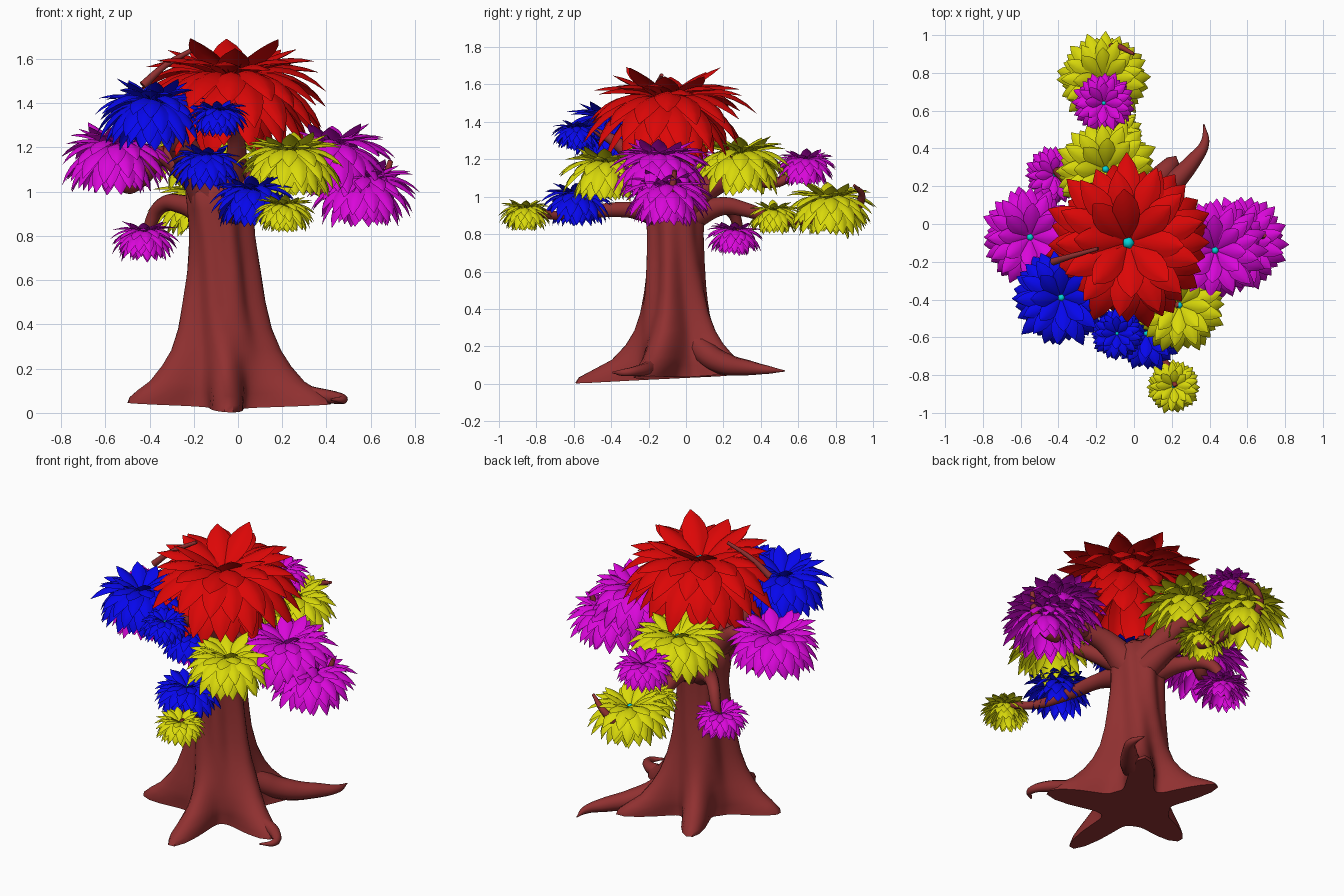
import bpy, bmesh, math, random
from mathutils import Vector, Matrix

if "Cube" in bpy.data.objects:
    bpy.data.objects.remove(bpy.data.objects["Cube"])

random.seed(4)


def material(name, rgb):
    m = bpy.data.materials.new(name)
    m.diffuse_color = (*rgb, 1)
    m.use_nodes = True
    m.node_tree.nodes["Principled BSDF"].inputs["Base Color"].default_value = m.diffuse_color
    return m


BARK = material("bark", (0.28, 0.030, 0.030))
CYAN = material("flower_core", (0.0, 0.65, 0.7))
COLORS = {
    "red": material("red_petals", (0.72, 0.002, 0.002)),
    "blue": material("blue_petals", (0.002, 0.002, 0.85)),
    "yellow": material("yellow_petals", (0.70, 0.70, 0.003)),
    "magenta": material("magenta_petals", (0.70, 0.002, 0.70)),
}


def finish(bm, name, mats):
    me = bpy.data.meshes.new(name)
    for f in bm.faces:
        f.smooth = True
    bm.to_mesh(me)
    bm.free()
    for m in mats:
        me.materials.append(m)
    ob = bpy.data.objects.new(name, me)
    bpy.context.collection.objects.link(ob)
    return ob


def tube(name, pts):
    """Tapered branch through points (x, y, z, radius)."""
    cu = bpy.data.curves.new(name, 'CURVE')
    cu.dimensions = '3D'
    cu.bevel_depth = 1.0
    cu.bevel_resolution = 3
    cu.resolution_u = 7
    cu.use_fill_caps = True
    sp = cu.splines.new('BEZIER')
    sp.bezier_points.add(len(pts) - 1)
    for bp, (x, y, z, r) in zip(sp.bezier_points, pts):
        bp.co = (x, y, z)
        bp.radius = r
        bp.handle_left_type = bp.handle_right_type = 'AUTO'
    cu.materials.append(BARK)
    ob = bpy.data.objects.new(name, cu)
    bpy.context.collection.objects.link(ob)


# Trunk: stacked rings with root lobes (angle, length, falloff power)
ROOTS = [(53, .29, 1.3), (-20, .33, 1.0), (-88, .30, 1.8), (196, .28, 1.0), (120, .27, 1.3)]
# ring: height, core radius, root strength, lobe width, centre x
RINGS = [(0, .19, 1, .25, -.06), (.03, .19, .97, .25, -.06), (.07, .19, .82, .28, -.06),
         (.12, .19, .6, .31, -.06), (.2, .18, .42, .34, -.06), (.28, .17, .29, .36, -.06),
         (.38, .16, .18, .34, -.065), (.5, .147, .13, .33, -.07), (.64, .138, .09, .33, -.07),
         (.8, .132, .06, .36, -.075), (.92, .138, .05, .36, -.08), (1.02, .14, .05, .36, -.09),
         (1.08, .08, .03, .36, -.1)]
N = 80
bm = bmesh.new()
prev = None
for h, core, s, w, cx in RINGS:
    ring = []
    for k in range(N):
        a = 2 * math.pi * k / N
        r = core + .009 * math.sin(7 * a + 5 * h)
        for deg, length, p in ROOTS:
            d = math.remainder(a - math.radians(deg) - .25 * h, 2 * math.pi)
            r += length * s ** p * math.exp(-(d / w) ** 2)
        x, y = cx + r * math.cos(a), -.06 + r * math.sin(a) * 1.08
        # the ground under the roots rises to the back and the sides
        tilt = (.03 + .05 * y + .05 * abs(x)) * max(0, 1 - h / .3)
        ring.append(bm.verts.new((x, y, h + max(0, tilt))))
    if prev:
        for k in range(N):
            j = (k + 1) % N
            bm.faces.new((prev[k], prev[j], ring[j], ring[k]))
    else:
        bm.faces.new(ring[::-1])
    prev = ring
bm.faces.new(prev)
trunk = finish(bm, "trunk", [BARK])
bpy.context.view_layer.objects.active = trunk
trunk.select_set(True)
bpy.ops.object.shade_smooth_by_angle(angle=math.radians(50))

# Curled root tips
tube("claw_root", [(-.02, .0, .3, .05), (.1, .11, .16, .065), (.2, .21, .105, .06),
                   (.31, .33, .085, .042), (.375, .43, .075, .024), (.37, .53, .068, .003)])
tube("curled_root", [(.1, -.12, .15, .07), (.3, -.19, .085, .045), (.43, -.25, .07, .03),
                     (.475, -.33, .06, .02), (.42, -.39, .06, .005)])

# Branches
tube("left_branch", [(-.1, -.05, .95, .09), (-.24, -.06, 1.1, .06), (-.35, -.02, 1.16, .045),
                     (-.44, .02, 1.06, .04), (-.51, -.02, 1.03, .035), (-.53, -.07, 1.2, .02)])
tube("upper_left_branch", [(-.1, -.08, .92, .1), (-.21, -.16, 1.14, .08), (-.31, -.28, 1.28, .05),
                           (-.38, -.36, 1.38, .025)])
tube("low_left_branch", [(-.1, 0, .88, .08), (-.24, .12, .94, .045), (-.34, .22, .94, .035),
                         (-.39, .27, .87, .03), (-.42, .27, .74, .015)])
tube("right_branch", [(-.04, -.06, .9, .1), (.1, -.1, 1.04, .07), (.28, -.13, 1.1, .05),
                      (.42, -.14, 1.18, .03)])
tube("outer_right_branch", [(.25, -.12, 1.08, .04), (.4, -.1, 1.0, .035), (.54, -.09, .93, .03),
                            (.64, -.08, 1.0, .025), (.69, -.06, 1.14, .012)])
tube("front_branch", [(-.05, -.1, .9, .08), (0, -.3, .93, .045), (.05, -.52, .92, .035),
                      (.14, -.7, .9, .025), (.2, -.8, .92, .02), (.22, -.86, .94, .012)])
tube("front_right_branch", [(-.03, -.1, .95, .07), (.1, -.25, 1.05, .045), (.24, -.44, 1.17, .02)])
tube("front_upper_branch", [(-.06, -.1, .95, .09), (-.01, -.24, 1.14, .05), (-.02, -.36, 1.28, .035),
                            (-.09, -.5, 1.36, .015)])
tube("back_branch", [(-.06, 0, .88, .08), (-.1, .2, .95, .05), (-.11, .32, .93, .04),
                     (-.13, .48, .88, .03), (-.15, .68, .88, .025), (-.16, .88, .91, .025),
                     (-.1, .94, 1.0, .02), (0, .9, 1.06, .008)])
tube("back_upper_branch", [(-.06, -.02, .93, .1), (-.12, .14, 1.06, .065), (-.15, .3, 1.1, .04),
                           (-.16, .5, 1.08, .028), (-.16, .63, 1.18, .015)])
tube("top_twig", [(-.43, -.2, 1.48, .02), (-.33, -.17, 1.57, .014), (-.19, -.13, 1.65, .01)])

# Petal layers: count, start elevation, end elevation, length (of cluster radius)
LAYERS = [(8, 45, 12, .74), (13, 33, -22, .94), (16, 24, -62, 1.13),
          (16, 5, -80, 1.2), (15, -14, -88, 1.14), (11, -38, -90, .95)]
WIDTHS = [.3, .58, .82, .97, 1, .9, .6, .04]


def cluster(name, color, x, y, z, R):
    """Drooping flower-like leaf cluster around a small core."""
    bm = bmesh.new()
    bmesh.ops.create_icosphere(bm, subdivisions=1, radius=.08 * R)
    for f in bm.faces:
        f.material_index = 1
    for li, (n, e0, e1, length) in enumerate(LAYERS):
        for k in range(n):
            a = 2 * math.pi * (k + .5 * (li % 2) + random.uniform(-.12, .12)) / n
            u = Vector((math.cos(a), math.sin(a), 0))
            side = Vector((-u.y, u.x, 0))
            jit = random.uniform(-6, 6)
            step = length * R * random.uniform(.92, 1.05) / (len(WIDTHS) - 1)
            c = u * .05 * R
            rows = []
            for i, wd in enumerate(WIDTHS):
                t = i / (len(WIDTHS) - 1)
                e = math.radians(e0 + (e1 - e0) * t + jit)
                fwd = u * math.cos(e) + Vector((0, 0, math.sin(e)))
                nor = -u * math.sin(e) + Vector((0, 0, math.cos(e)))
                w = wd * .168 * R
                rows.append([bm.verts.new(c + side * v * w - nor * .35 * abs(v) ** 1.3 * w)
                             for v in (-1, -.5, 0, .5, 1)])
                c = c + fwd * step
            for p, q in zip(rows, rows[1:]):
                for j in range(4):
                    bm.faces.new((p[j], q[j], q[j + 1], p[j + 1]))
    bmesh.ops.transform(bm, matrix=Matrix.Translation((x, y, z)), verts=bm.verts)
    finish(bm, name, [COLORS[color], CYAN])


# Leaf clusters: name, colour, centre, radius
for args in [
    ("crown_leaves", "red", -.03, -.1, 1.51, .43),
    ("upper_left_leaves", "blue", -.385, -.39, 1.4, .255),
    ("small_front_leaves", "blue", -.09, -.58, 1.36, .135),
    ("inner_front_leaves", "blue", -.14, -.27, 1.15, .17),
    ("low_front_leaves", "blue", .065, -.58, 1.0, .19),
    ("front_right_leaves", "yellow", .24, -.43, 1.17, .24),
    ("front_tip_leaves", "yellow", .21, -.86, .93, .138),
    ("back_leaves", "yellow", -.15, .29, 1.22, .265),
    ("back_tip_leaves", "yellow", -.16, .77, .98, .235),
    ("small_back_leaves", "yellow", -.1, .47, .92, .145),
    ("back_upper_leaves", "magenta", -.16, .64, 1.19, .16),
    ("left_leaves", "magenta", -.55, -.07, 1.2, .255),
    ("low_left_leaves", "magenta", -.42, .26, .81, .15),
    ("right_leaves", "magenta", .43, -.14, 1.2, .265),
    ("outer_right_leaves", "magenta", .565, -.1, 1.04, .24),
]:
    cluster(*args)
